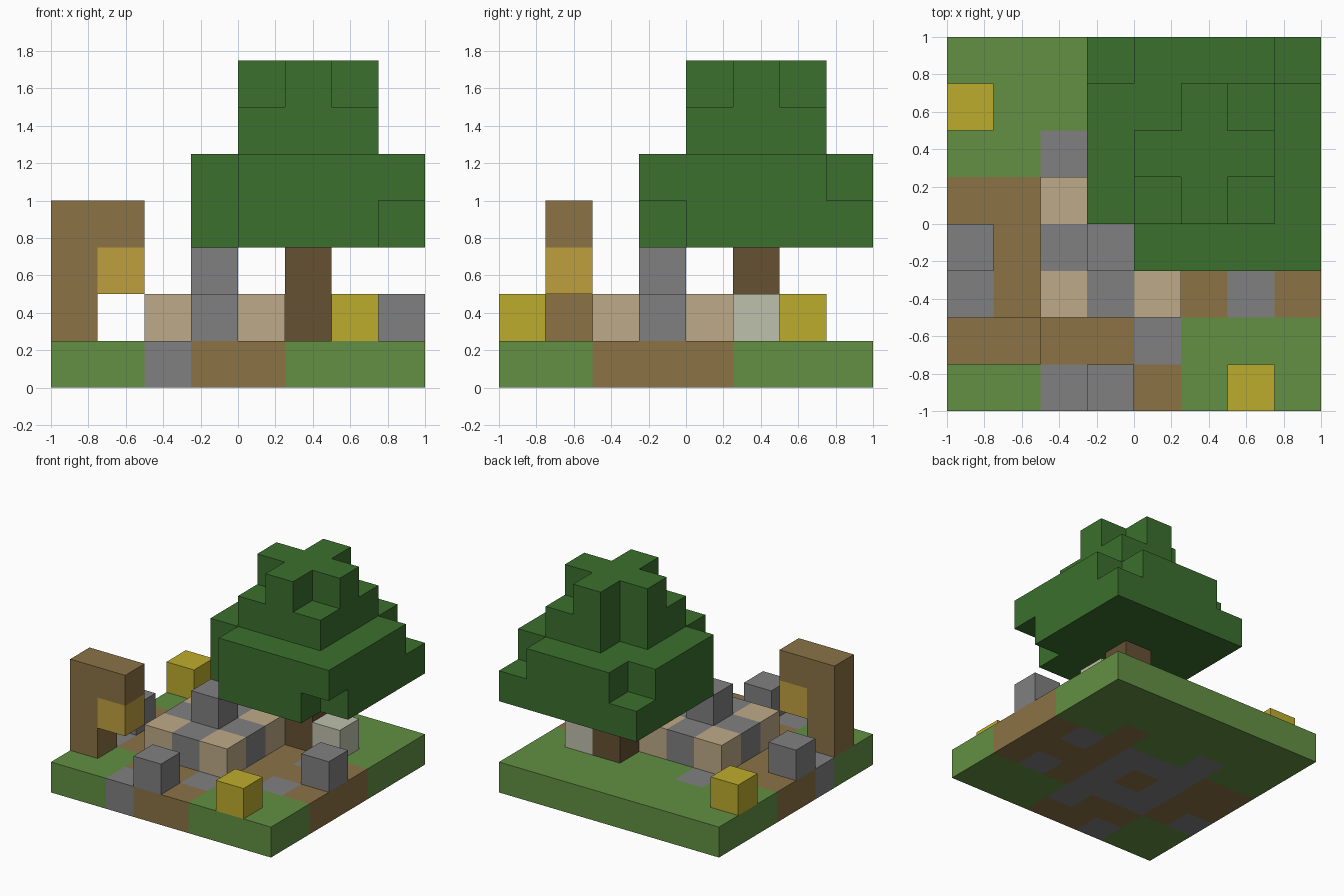
import bpy
import bmesh
from math import radians
from mathutils import Vector

cube = bpy.data.objects.get("Cube")
if cube:
    bpy.data.objects.remove(cube, do_unlink=True)

CELL = 0.25
HALF = 4  # half of the grid, in cells


def linear(c):
    c /= 255
    return c / 12.92 if c <= 0.04045 else ((c + 0.055) / 1.055) ** 2.4


def material(name, *rgb):
    mat = bpy.data.materials.new(name)
    colour = [linear(c) for c in rgb] + [1]
    mat.use_nodes = True
    mat.diffuse_color = colour
    mat.node_tree.nodes["Principled BSDF"].inputs["Base Color"].default_value = colour
    return mat


grass = material("grass green", 98, 144, 66)
leaf = material("leaf green", 59, 112, 45)
stone = material("stone grey", 128, 128, 128)
dirt = material("dirt brown", 139, 115, 70)
sand = material("sand tan", 189, 170, 136)
yellow = material("flower yellow", 189, 172, 44)
bark = material("bark brown", 101, 81, 52)
pale = material("pale grey", 190, 192, 172)
amber = material("lantern amber", 191, 160, 62)


def blocks(name, cells):
    """Make one outer shell around grid cells, given as {(i, j, k): material}."""
    bm = bmesh.new()
    mats = list(dict.fromkeys(cells.values()))
    for cell, mat in cells.items():
        centre = Vector(cell) + Vector((0.5 - HALF, 0.5 - HALF, 0.5))
        for axis in range(3):
            for sign in (-1, 1):
                step = Vector((0, 0, 0))
                step[axis] = sign
                if tuple(int(c) for c in Vector(cell) + step) in cells:
                    continue
                side, up = Vector((0, 0, 0)), Vector((0, 0, 0))
                side[(axis + 1) % 3] = sign * 0.5
                up[(axis + 2) % 3] = 0.5
                mid = centre + step * 0.5
                corners = (mid - side - up, mid + side - up, mid + side + up, mid - side + up)
                face = bm.faces.new([bm.verts.new(c * CELL) for c in corners])
                face.material_index = mats.index(mat)
    bmesh.ops.remove_doubles(bm, verts=bm.verts, dist=0.001)
    # Join flat neighbours of the same colour
    bmesh.ops.dissolve_limit(bm, angle_limit=radians(1), verts=bm.verts,
                             edges=bm.edges, delimit={'MATERIAL'})
    mesh = bpy.data.meshes.new(name)
    bm.to_mesh(mesh)
    bm.free()
    for mat in mats:
        mesh.materials.append(mat)
    obj = bpy.data.objects.new(name, mesh)
    bpy.context.collection.objects.link(obj)
    return obj


def box(mat, xs, ys, zs):
    return {(i, j, k): mat for i in xs for j in ys for k in zs}


# Ground slab, back row first: g grass, s stone, d dirt
ground_map = """
gggggggg
gggggggg
ggsggdgg
ddsssdsd
ddsdsddd
sdsssdsd
ggddsggg
ggsddggg
""".split()
key = {"g": grass, "s": stone, "d": dirt}
ground = {(i, 7 - r, 0): key[c] for r, row in enumerate(ground_map) for i, c in enumerate(row)}
blocks("ground", ground)

# Well-like plinth: tan corners, grey sides, tall grey centre
plinth = {(i, j, 1): sand if (i + j) % 2 == 0 else stone
          for i in range(2, 5) for j in range(2, 5)}
plinth.update(box(stone, [3], [3], [1, 2]))
blocks("plinth", plinth)

# Lamp post with hanging lantern
post = box(dirt, [0], [1], range(1, 4))
post[1, 1, 3] = dirt
blocks("lamp_post", post)
blocks("lantern", {(1, 1, 2): amber})

# Loose blocks on the ground
loose = {
    "front_stone": (3, 0, stone), "left_stone": (7, 3, stone), "right_stone": (0, 3, stone),
    "front_flower": (6, 0, yellow), "back_flower": (0, 6, yellow), "pale_block": (6, 5, pale),
}
for name, (i, j, mat) in loose.items():
    blocks(name, {(i, j, 1): mat})

# Tree: trunk, wide lower tiers and narrow crown with clipped corners
blocks("trunk", box(bark, [5], [5], [1, 2]))
leaves = box(leaf, range(3, 8), range(3, 8), [3, 4])
leaves.update(box(leaf, range(4, 7), range(4, 7), [5, 6]))
for cell in [(3, 3, 3), (7, 3, 3), (3, 3, 4), (3, 7, 4), (7, 7, 4), (4, 6, 5)]:
    del leaves[cell]
for i in (4, 6):
    for j in (4, 6):
        del leaves[i, j, 6]
blocks("leaves", leaves)
